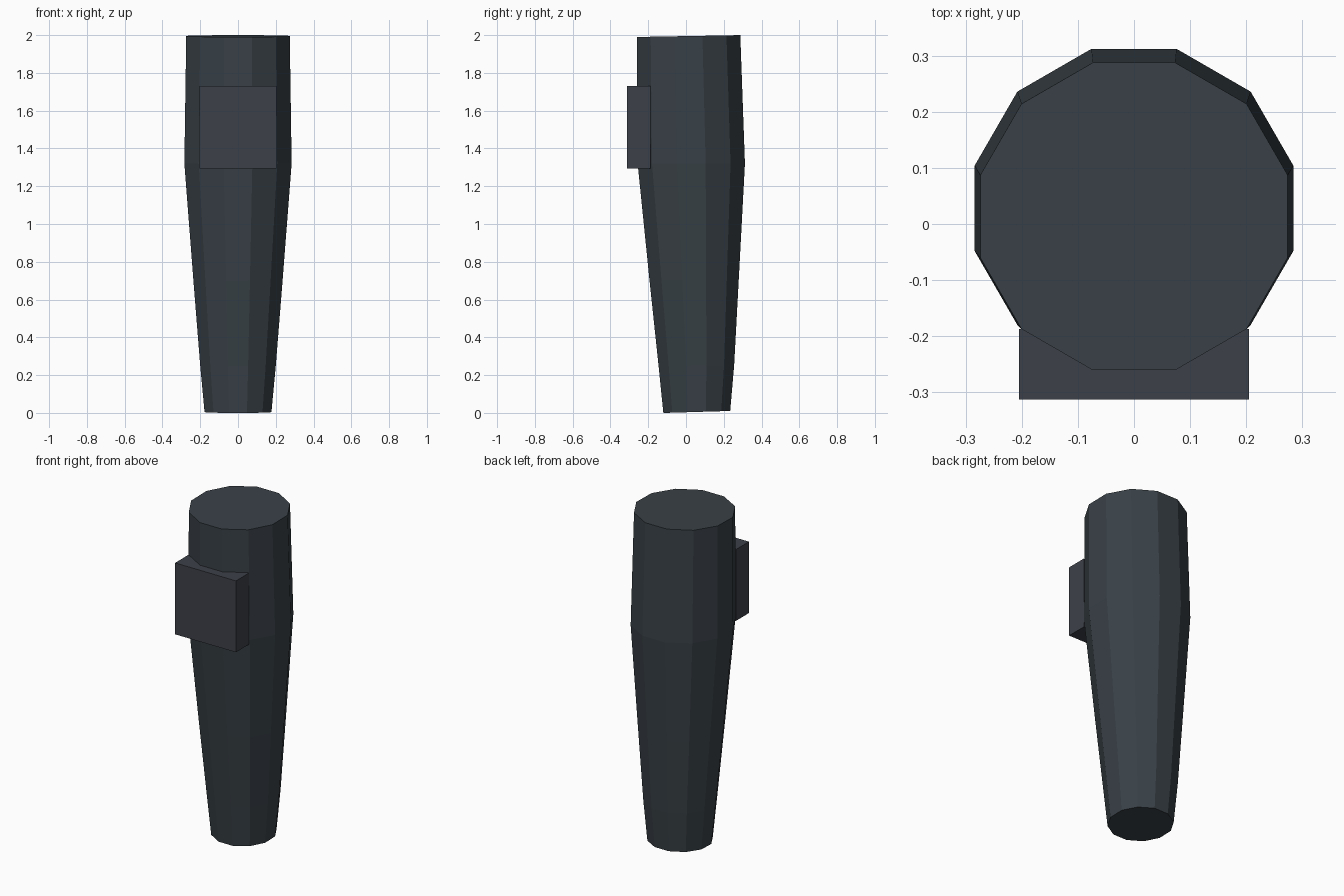
import bpy, bmesh, math

if "Cube" in bpy.data.objects:
    bpy.data.objects.remove(bpy.data.objects["Cube"])


def material(name, color):
    m = bpy.data.materials.new(name)
    m.diffuse_color = (*color, 1)
    m.use_nodes = True
    m.node_tree.nodes["Principled BSDF"].inputs["Base Color"].default_value = m.diffuse_color
    return m


def add_object(name, bm, mat):
    bmesh.ops.recalc_face_normals(bm, faces=bm.faces)
    me = bpy.data.meshes.new(name)
    bm.to_mesh(me)
    bm.free()
    me.materials.append(mat)
    ob = bpy.data.objects.new(name, me)
    bpy.context.collection.objects.link(ob)
    return ob


slate = material("dark slate", (0.040, 0.052, 0.062))
charcoal = material("dark violet grey", (0.046, 0.053, 0.066))

# Tapered twelve-sided sleeve: (height, centre y, half width, tilt)
SIDES = 12
RINGS = [
    (0.005, 0.057, 0.177, 0.03),
    (0.25, 0.055, 0.200, 0.015),
    (0.70, 0.043, 0.236, 0.0),
    (1.32, 0.028, 0.284, 0.0),
    (1.995, 0.0135, 0.274, 0.018),
]
bm = bmesh.new()
loops = []
for z, cy, half, tilt in RINGS:
    r = half / math.cos(math.pi / SIDES)
    loop = []
    for i in range(SIDES):
        a = 2 * math.pi * (i + 0.5) / SIDES
        y = r * math.sin(a)
        loop.append(bm.verts.new((r * math.cos(a), cy + y, z + tilt * y)))
    loops.append(loop)
for low, high in zip(loops, loops[1:]):
    for i in range(SIDES):
        j = (i + 1) % SIDES
        bm.faces.new((low[i], low[j], high[j], high[i]))
bm.faces.new(loops[0])
bm.faces.new(loops[-1])
add_object("sleeve", bm, slate)

# Rectangular block set into the front of the sleeve
bm = bmesh.new()
bmesh.ops.create_cube(bm, size=1)
bmesh.ops.scale(bm, vec=(0.41, 0.126, 0.435), verts=bm.verts)
bmesh.ops.translate(bm, vec=(0, -0.25, 1.512), verts=bm.verts)
add_object("front_block", bm, charcoal)
